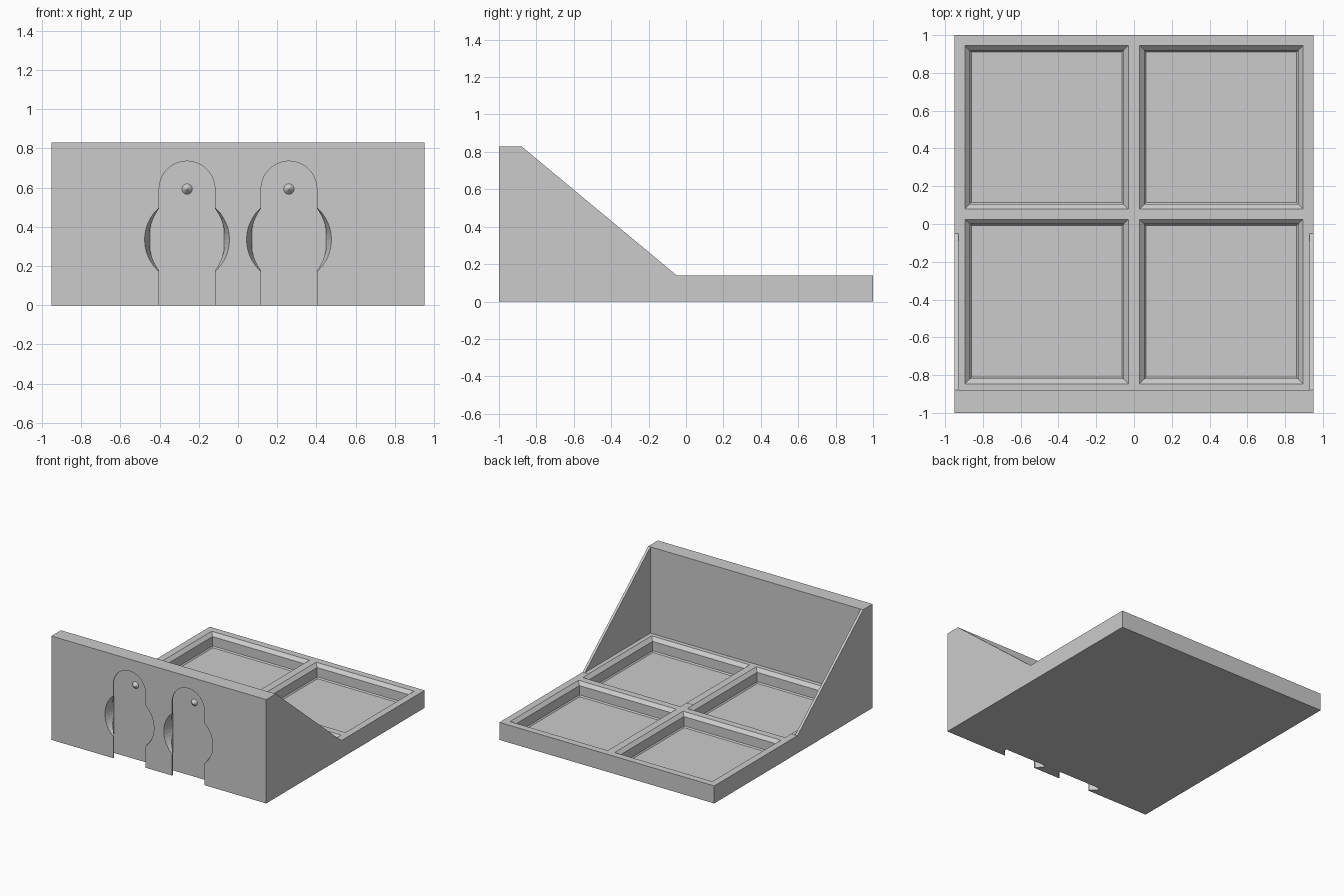
import bpy, bmesh
from math import sin, cos, pi

cube = bpy.data.objects.get("Cube")
if cube:
    bpy.data.objects.remove(cube, do_unlink=True)

grey = bpy.data.materials.new("plain grey")
grey.use_nodes = True
colour = (0.6, 0.6, 0.6, 1)
grey.diffuse_color = colour
grey.node_tree.nodes["Principled BSDF"].inputs["Base Color"].default_value = colour


def loft(name, rings):
    """Solid skinned through rings of equal point count, capped at both ends."""
    bm = bmesh.new()
    loops = [[bm.verts.new(p) for p in ring] for ring in rings]
    n = len(loops[0])
    for a, b in zip(loops, loops[1:]):
        for i in range(n):
            j = (i + 1) % n
            bm.faces.new((a[i], a[j], b[j], b[i]))
    bm.faces.new(loops[0])
    bm.faces.new(loops[-1])
    bmesh.ops.recalc_face_normals(bm, faces=bm.faces)
    mesh = bpy.data.meshes.new(name)
    bm.to_mesh(mesh)
    bm.free()
    mesh.materials.append(grey)
    ob = bpy.data.objects.new(name, mesh)
    bpy.context.collection.objects.link(ob)
    return ob


def rect(x0, x1, y0, y1, z):
    return [(x0, y0, z), (x1, y0, z), (x1, y1, z), (x0, y1, z)]


def cut(target, cutter):
    mod = target.modifiers.new(cutter.name, "BOOLEAN")
    mod.operation = "DIFFERENCE"
    mod.solver = "EXACT"
    mod.object = cutter
    bpy.context.view_layer.objects.active = target
    bpy.ops.object.modifier_apply(modifier=mod.name)
    bpy.data.objects.remove(cutter, do_unlink=True)


FRONT, TOP = -1.0, 0.14

# Body: side profile with tall back panel, sloping cheeks and low tray
side = [(-1, 0), (1, 0), (1, TOP), (-0.05, TOP), (-0.88, 0.83), (-1, 0.83)]
body = loft("shelf_body", [[(x, y, z) for y, z in side] for x in (-0.95, 0.95)])

# Hollow between the thin sloping cheeks
cut(body, loft("hollow", [rect(-0.93, 0.93, -0.88, 0, z) for z in (TOP + 0.001, 1)]))

# Four chamfered pockets: (inset, height)
steps = [(-0.01, TOP + 0.01), (0.026, 0.114), (0.026, 0.04), (0.034, 0.03)]
for x0, x1 in ((-0.895, -0.03), (0.03, 0.895)):
    for y0, y1 in ((-0.845, 0.025), (0.08, 0.945)):
        cut(body, loft("pocket", [rect(x0 + d, x1 - d, y0 + d, y1 - d, z)
                                  for d, z in steps]))


def arch(cx, r, y):
    """Round-topped slot outline, open past the bottom edge."""
    arc = [(cx + r * cos(pi * i / 32), y, 0.593 + r * sin(pi * i / 32)) for i in range(33)]
    return [(cx + r, y, -0.1)] + arc + [(cx - r, y, -0.1)]


def circle(cx, cz, r, y, n=48):
    return [(cx + r * cos(2 * pi * i / n), y, cz + r * sin(2 * pi * i / n)) for i in range(n)]


# Undercut hanging slots with round entry ramps and a locating cone
FLOOR = FRONT + 0.077
for label, cx in (("right", -0.26), ("left", 0.26)):
    slot = [(0.142, FRONT - 0.02), (0.142, FRONT + 0.008),
            (0.1885, FRONT + 0.0545), (0.1885, FLOOR)]
    cut(body, loft("slot", [arch(cx, r, y) for r, y in slot]))
    ramp = [(0.224, FRONT - 0.02), (0.1884, FLOOR - 0.0005)]
    cut(body, loft("ramp", [circle(cx, 0.335, r, y) for r, y in ramp]))
    loft(label + "_locating_cone", [circle(cx, 0.593, r, y, 24) for r, y in
                                    ((0.028, FLOOR + 0.001), (0.001, FLOOR - 0.028))])
